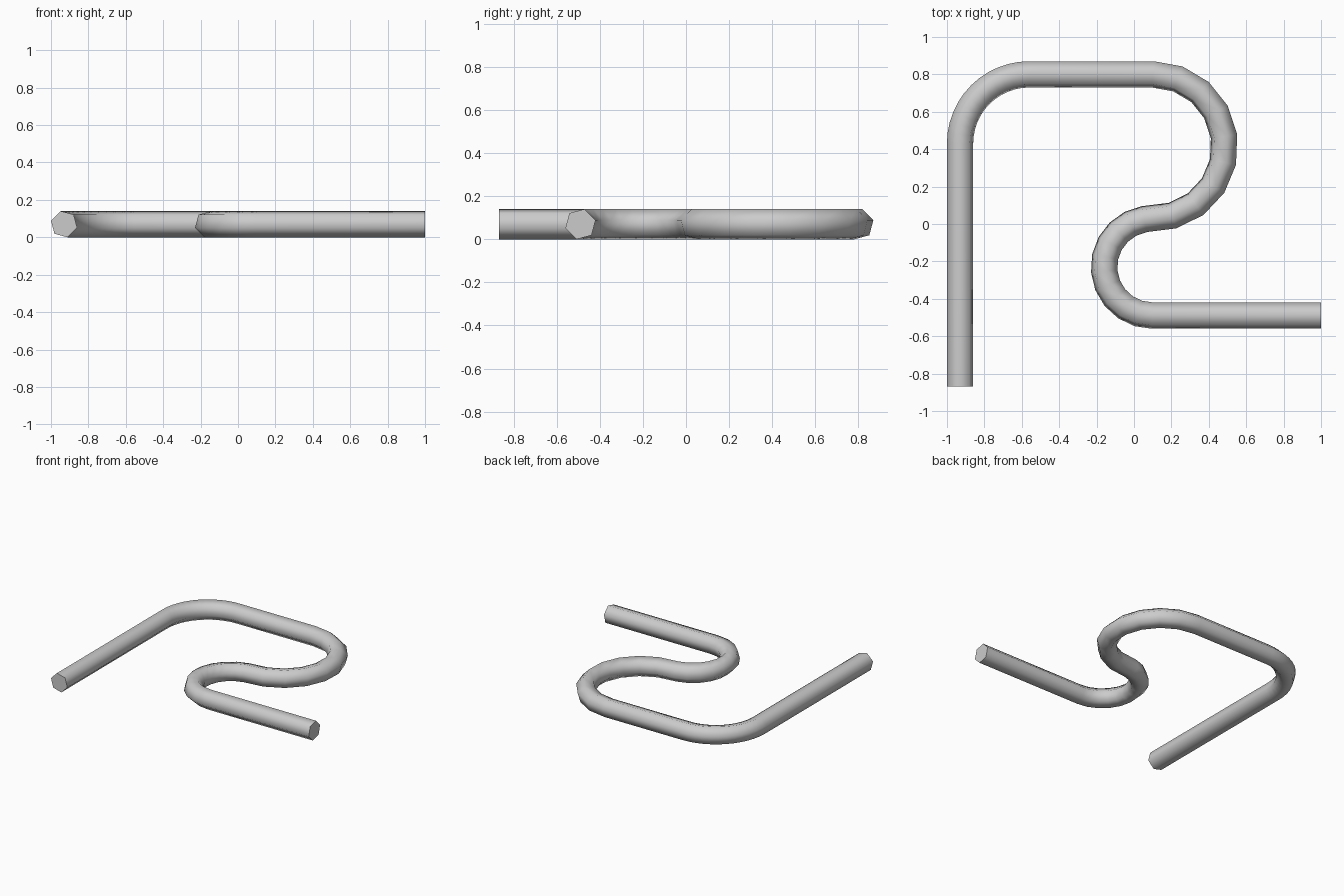
import bpy, bmesh
from math import cos, sin, radians
from mathutils import Vector

cube = bpy.data.objects.get("Cube")
if cube:
    bpy.data.objects.remove(cube, do_unlink=True)

RADIUS = 0.0725
SIDES = 6
TWIST = -15
HEIGHT = RADIUS * cos(radians(15))


def arc(cx, cy, r, start, end, steps):
    """Points on a flat arc, angles in degrees."""
    angles = [radians(start + (end - start) * i / steps) for i in range(steps + 1)]
    return [Vector((cx + r * cos(a), cy + r * sin(a), HEIGHT)) for a in angles]


# Centre line: straight leg, corner, wide loop, small return loop, straight leg
path = [Vector((-0.93, -0.868, HEIGHT))]
path += arc(-0.56, 0.43, 0.37, 180, 90, 12)
path += arc(0.1, 0.415, 0.385, 90, -74, 8)
path += arc(0.1, -0.23, 0.26, 100, 270, 10)
path.append(Vector((1, -0.49, HEIGHT)))

# Sweep a hexagon along the centre line, mitred at each bend
bm = bmesh.new()
up = Vector((0, 0, 1))
rings = []
for i, p in enumerate(path):
    before = (p - path[max(i - 1, 0)]).normalized()
    after = (path[min(i + 1, len(path) - 1)] - p).normalized()
    along = (before + after).normalized()
    side = along.cross(up)
    mitre = 1 / max(along.dot(after), along.dot(before))
    ring = []
    for k in range(SIDES):
        a = radians(TWIST + 360 * k / SIDES)
        ring.append(bm.verts.new(p + RADIUS * (side * cos(a) * mitre + up * sin(a))))
    rings.append(ring)

for r0, r1 in zip(rings, rings[1:]):
    for k in range(SIDES):
        n = (k + 1) % SIDES
        bm.faces.new((r0[k], r0[n], r1[n], r1[k])).smooth = True

# Flat end caps with crisp rims
for ring in (rings[0], rings[-1]):
    cap = bm.faces.new(ring)
    cap.smooth = False
    for e in cap.edges:
        e.smooth = False
bmesh.ops.recalc_face_normals(bm, faces=bm.faces)

mesh = bpy.data.meshes.new("bent_pipe")
bm.to_mesh(mesh)
bm.free()
pipe = bpy.data.objects.new("bent_pipe", mesh)
bpy.context.collection.objects.link(pipe)

# Plain grey
grey = bpy.data.materials.new("light_grey")
grey.use_nodes = True
colour = (0.6, 0.6, 0.6, 1)
grey.diffuse_color = colour
grey.node_tree.nodes["Principled BSDF"].inputs["Base Color"].default_value = colour
mesh.materials.append(grey)
